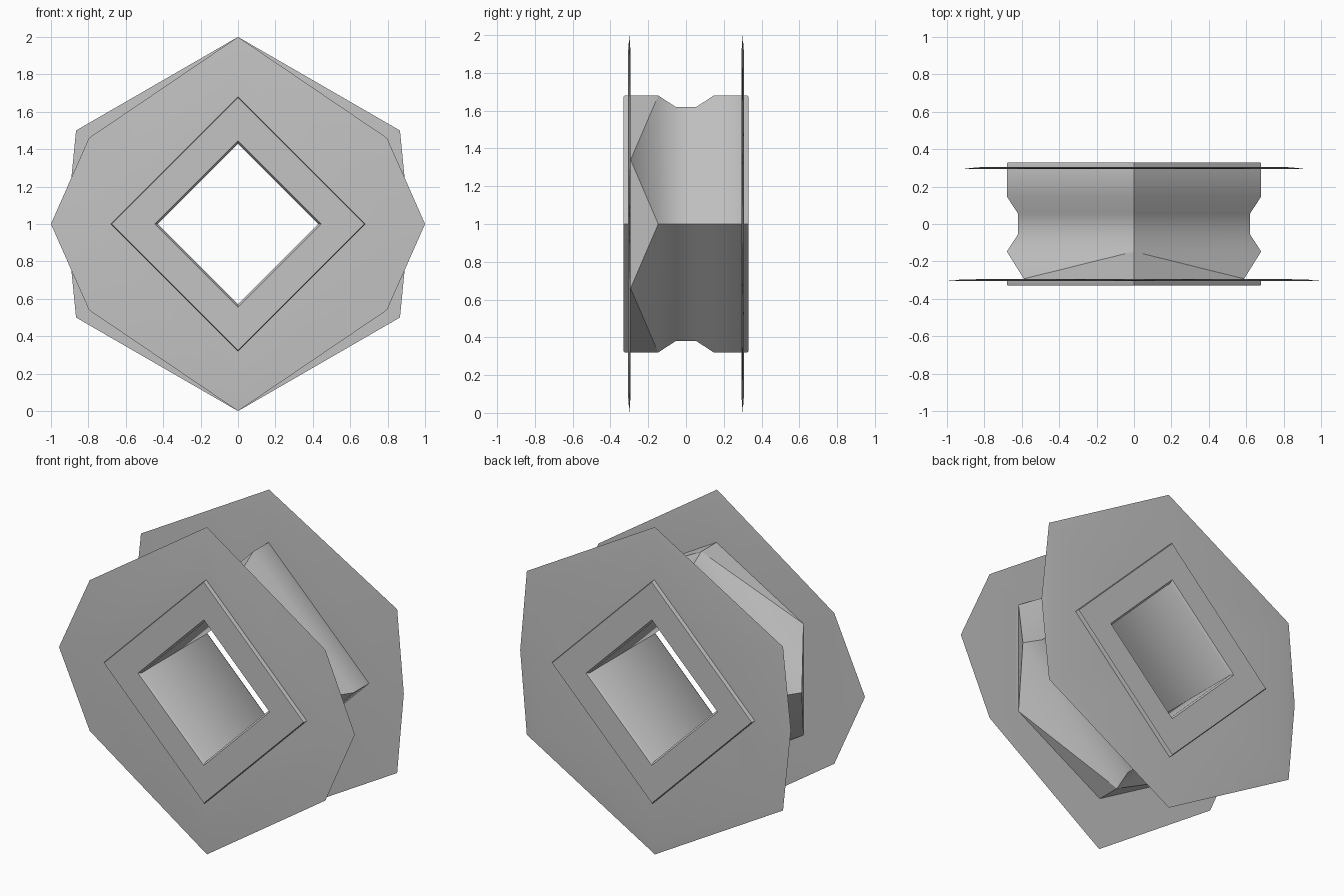
import bpy
import bmesh
from math import sin, cos, tau, radians

if "Cube" in bpy.data.objects:
    bpy.data.objects.remove(bpy.data.objects["Cube"], do_unlink=True)

# Single plain grey finish
grey = bpy.data.materials.new("plain_grey")
grey.use_nodes = True
colour = (0.55, 0.55, 0.55, 1)
grey.diffuse_color = colour
grey.node_tree.nodes["Principled BSDF"].inputs["Base Color"].default_value = colour


def bridge(bm, a, b):
    """Join two rings that may have different numbers of sides."""
    if len(a) > len(b):
        a, b = b, a
    n, m = len(a), len(b)
    if n == m:
        for i in range(n):
            k = (i + 1) % n
            bm.faces.new((a[i], a[k], b[k], b[i]))
        return
    i = j = 0
    while i < n or j < m:
        if j == m or (i < n and (i + 1) * m <= (j + 1) * n):
            bm.faces.new((a[i % n], a[(i + 1) % n], b[j % m]))
            i += 1
        else:
            bm.faces.new((a[i % n], b[(j + 1) % m], b[j % m]))
            j += 1


def lathe(name, profile):
    """Closed ring of (sides, radius, y) sections around the y axis."""
    bm = bmesh.new()
    rings = []
    for sides, r, y in profile:
        rings.append([bm.verts.new((r * sin(tau * k / sides), y,
                                    1 + r * cos(tau * k / sides)))
                      for k in range(sides)])
    for k, ring in enumerate(rings):
        bridge(bm, ring, rings[(k + 1) % len(rings)])
    bmesh.ops.recalc_face_normals(bm, faces=bm.faces)
    mesh = bpy.data.meshes.new(name)
    bm.to_mesh(mesh)
    bm.free()
    mesh.materials.append(grey)
    obj = bpy.data.objects.new(name, mesh)
    bpy.context.collection.objects.link(obj)
    bpy.ops.object.select_all(action='DESELECT')
    obj.select_set(True)
    bpy.context.view_layer.objects.active = obj
    bpy.ops.object.shade_smooth_by_angle(angle=radians(38))


# Hollow hub: lips, hexagonal front flare, central groove and square bore
lathe("hub", [
    (4, 0.445, -0.33), (4, 0.675, -0.33), (4, 0.68, -0.325), (4, 0.68, -0.3),
    (6, 0.68, -0.293), (4, 0.68, -0.147), (4, 0.62, -0.055), (4, 0.62, 0.055),
    (4, 0.68, 0.147), (4, 0.68, 0.325), (4, 0.675, 0.33), (4, 0.445, 0.33),
    (4, 0.43, 0.315), (4, 0.43, -0.315),
])

# Front flange: square rim over a hexagonal inner face
lathe("front_flange", [
    (6, 0.5, -0.294), (6, 0.92, -0.294), (4, 1, -0.3),
    (4, 0.92, -0.306), (4, 0.5, -0.306),
])

# Back flange: hexagonal rim over a square inner face
lathe("back_flange", [
    (4, 0.5, 0.294), (4, 0.915, 0.294), (6, 1, 0.3),
    (6, 0.92, 0.306), (6, 0.5, 0.306),
])
